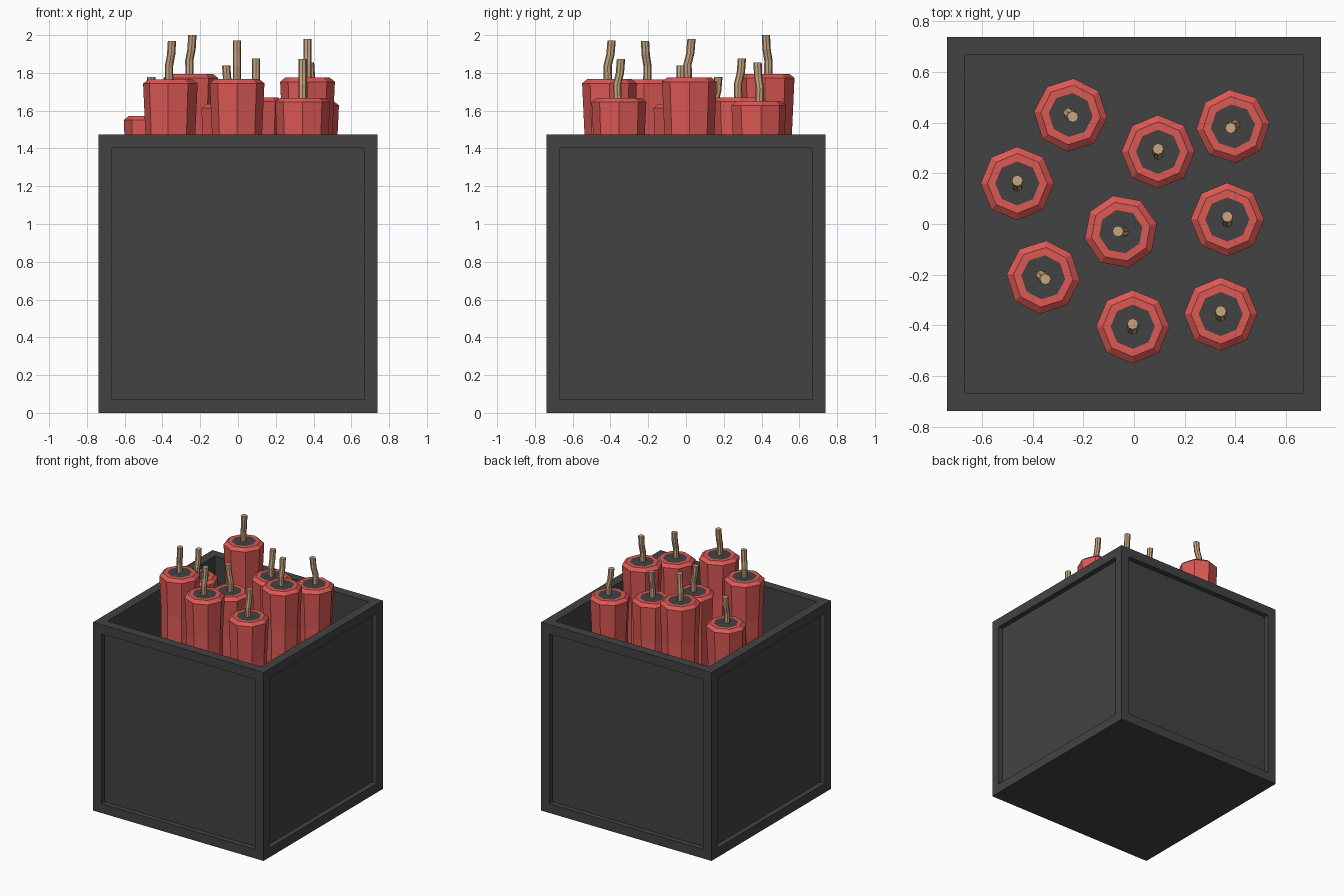
import bpy, bmesh
from math import sin, cos, pi, radians
from mathutils import Vector

if "Cube" in bpy.data.objects:
    bpy.data.objects.remove(bpy.data.objects["Cube"])

HALF, HEIGHT, RIM = 0.738, 1.475, 0.072


def material(name, rgb):
    m = bpy.data.materials.new(name)
    m.diffuse_color = (*rgb, 1)
    m.use_nodes = True
    m.node_tree.nodes["Principled BSDF"].inputs["Base Color"].default_value = m.diffuse_color
    return m


DARK = material("dark_grey", (0.055, 0.055, 0.055))
RED = material("red_paper", (0.72, 0.10, 0.09))
TAN = material("tan_cord", (0.58, 0.38, 0.22))


def make_object(name, bm, mats):
    bmesh.ops.recalc_face_normals(bm, faces=bm.faces)
    mesh = bpy.data.meshes.new(name)
    bm.to_mesh(mesh)
    bm.free()
    for m in mats:
        mesh.materials.append(m)
    ob = bpy.data.objects.new(name, mesh)
    bpy.context.collection.objects.link(ob)
    return ob


def loft(bm, rings, sides, angle=0.0):
    """Closed tube through (centre, radius) rings; returns its top cap."""
    loops = [[bm.verts.new(Vector(c) + Vector((r * cos(angle + 2 * pi * i / sides),
                                               r * sin(angle + 2 * pi * i / sides), 0)))
              for i in range(sides)] for c, r in rings]
    for a, b in zip(loops, loops[1:]):
        for i in range(sides):
            j = (i + 1) % sides
            bm.faces.new((a[i], a[j], b[j], b[i]))
    bm.faces.new(loops[0][::-1])
    return bm.faces.new(loops[-1])


# Open crate with recessed side panels
bm = bmesh.new()
bmesh.ops.create_cube(bm, size=1)
for v in bm.verts:
    v.co = (v.co.x * 2 * HALF, v.co.y * 2 * HALF, (v.co.z + 0.5) * HEIGHT)
bm.normal_update()
panels = [f for f in bm.faces if abs(f.normal.z) < 0.5]
opening = [f for f in bm.faces if f.normal.z > 0.5]
for faces, depth in ((panels, 0.04), (opening, HEIGHT - RIM)):
    bmesh.ops.inset_individual(bm, faces=faces, thickness=RIM, use_even_offset=True)
    bm.normal_update()
    bmesh.ops.inset_individual(bm, faces=faces, thickness=0, depth=-depth)
make_object("crate", bm, [DARK])

# Sticks: x, y, top height, octagon turn, direction the fuse leans (degrees)
STICKS = [
    (-0.25, 0.43, 1.795, -5, -40),
    (0.39, 0.385, 1.65, 5, 215),
    (0.095, 0.285, 1.67, 0, 90),
    (-0.46, 0.16, 1.572, 0, 90),
    (-0.052, -0.03, 1.635, 12, 175),
    (0.368, 0.018, 1.775, 0, 90),
    (-0.358, -0.21, 1.765, -5, -40),
    (-0.005, -0.405, 1.767, 0, 90),
    (0.342, -0.355, 1.668, 0, 90),
]

for n, (x, y, top, turn, lean) in enumerate(STICKS, 1):
    # Eight-sided body, slightly flared at both ends
    bm = bmesh.new()
    profile = [(RIM, 0.115), (RIM + 0.025, 0.145), (RIM + 0.3, 0.132),
               (top - 0.3, 0.132), (top - 0.022, 0.145), (top, 0.118), (top, 0.087)]
    cap = loft(bm, [((x, y, z), r) for z, r in profile], 8, radians(turn))
    cap.material_index = 1
    make_object(f"stick_{n}", bm, [RED, DARK])

    # Slightly bent fuse cord
    bm = bmesh.new()
    dx, dy = cos(radians(lean)), sin(radians(lean))
    path = [(-0.02, -0.008), (0.07, -0.01), (0.13, 0.005), (0.205, 0.011)]
    loft(bm, [((x + dx * o, y + dy * o, top + h), 0.022) for h, o in path], 8)
    make_object(f"fuse_{n}", bm, [TAN])
